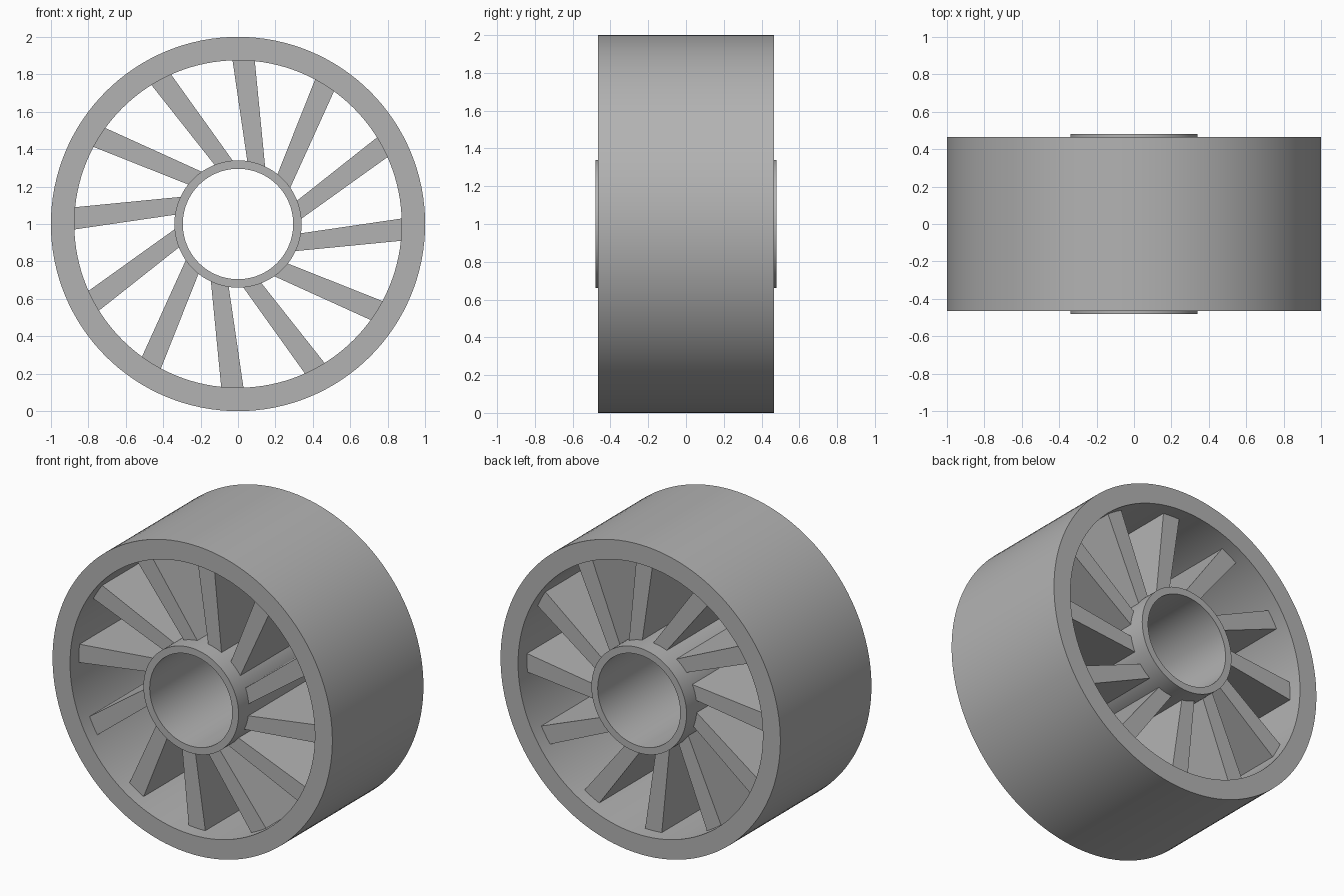
import bpy, bmesh
from math import cos, sin, pi

cube = bpy.data.objects.get("Cube")
if cube:
    bpy.data.objects.remove(cube, do_unlink=True)

GREY = (0.45, 0.45, 0.45, 1)
mat = bpy.data.materials.new("plain grey")
mat.use_nodes = True
mat.diffuse_color = GREY
mat.node_tree.nodes["Principled BSDF"].inputs["Base Color"].default_value = GREY

SEGMENTS = 128
SPOKES = 12


def finish(name, bm, smooth):
    bmesh.ops.recalc_face_normals(bm, faces=bm.faces)
    mesh = bpy.data.meshes.new(name)
    bm.to_mesh(mesh)
    bm.free()
    mesh.materials.append(mat)
    obj = bpy.data.objects.new(name, mesh)
    obj.location.z = 1
    bpy.context.collection.objects.link(obj)
    if smooth:
        bpy.ops.object.select_all(action="DESELECT")
        obj.select_set(True)
        bpy.context.view_layer.objects.active = obj
        bpy.ops.object.shade_smooth_by_angle(angle=pi / 6)
    return obj


def tube(name, outer, inner, half):
    """Hollow cylinder along y, swept from a rectangular section."""
    bm = bmesh.new()
    section = [(outer, -half), (outer, half), (inner, half), (inner, -half)]
    rings = []
    for i in range(SEGMENTS):
        a = 2 * pi * i / SEGMENTS
        rings.append([bm.verts.new((r * cos(a), y, r * sin(a))) for r, y in section])
    for i, ring in enumerate(rings):
        after = rings[(i + 1) % SEGMENTS]
        for j in range(4):
            k = (j + 1) % 4
            bm.faces.new((ring[j], ring[k], after[k], after[j]))
    return finish(name, bm, True)


def spoke(name, angle, half):
    """Slanted, slightly tapered blade whose ends sink into hub and rim."""
    bm = bmesh.new()
    profile = [(0.052, 0.32), (0.147, 0.285), (0.087, 0.9), (-0.033, 0.9)]
    c, s = cos(angle), sin(angle)
    face = bm.faces.new([bm.verts.new((x * c + z * s, -half, z * c - x * s))
                         for x, z in profile])
    made = bmesh.ops.extrude_face_region(bm, geom=[face])["geom"]
    moved = [v for v in made if isinstance(v, bmesh.types.BMVert)]
    bmesh.ops.translate(bm, verts=moved, vec=(0, 2 * half, 0))
    return finish(name, bm, False)


# Outer rim and hub sleeve
tube("rim", 1.0, 0.875, 0.465)
tube("hub", 0.34, 0.295, 0.48)

# Spokes around the hub
for n in range(SPOKES):
    spoke(f"spoke_{n + 1}", 2 * pi * n / SPOKES, 0.375)
